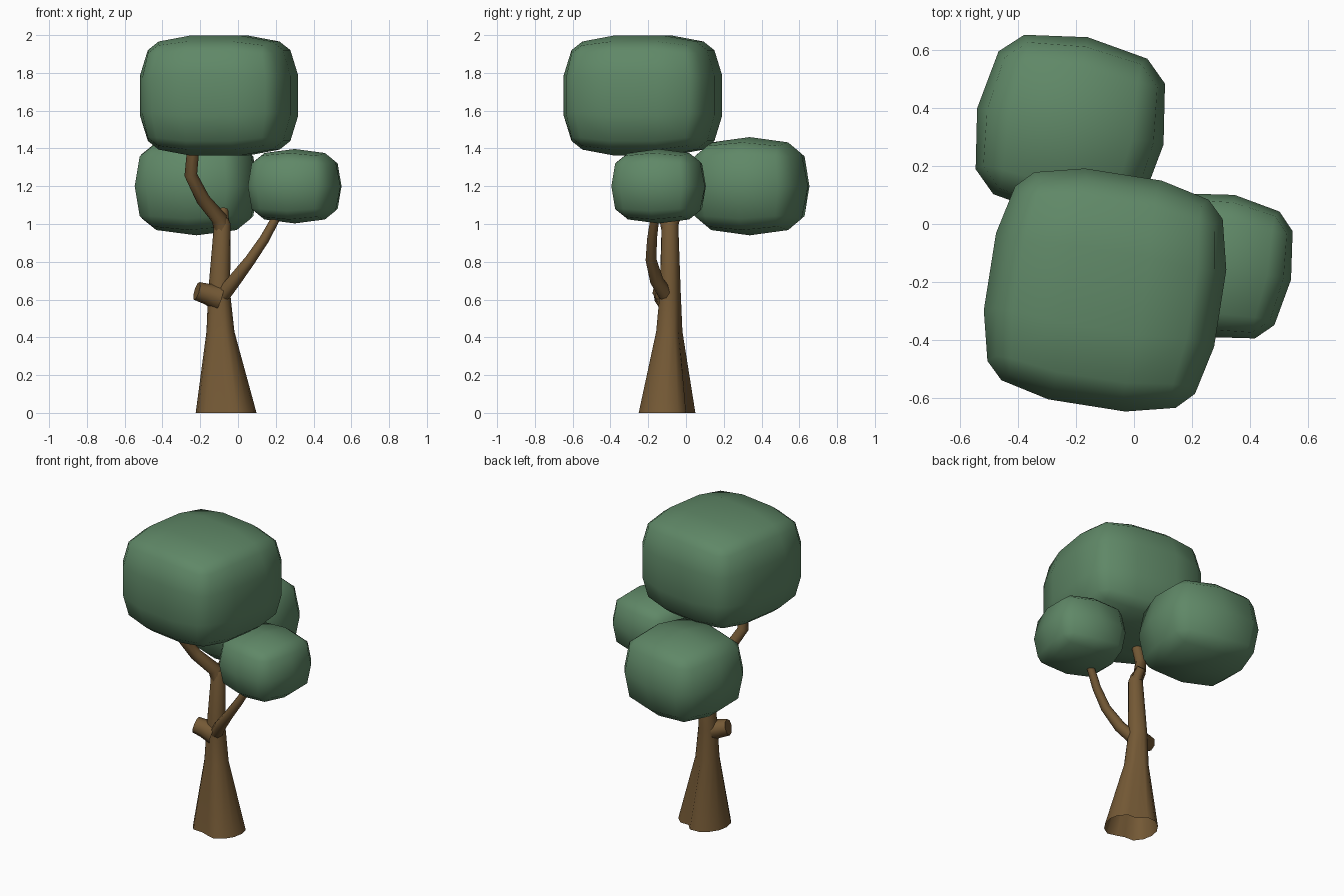
import bpy, bmesh
from math import radians, cos, sin, tau, exp, remainder
from mathutils import Vector

cube = bpy.data.objects.get("Cube")
if cube:
    bpy.data.objects.remove(cube, do_unlink=True)


def material(name, rgb):
    m = bpy.data.materials.new(name)
    m.use_nodes = True
    m.diffuse_color = (*rgb, 1)
    m.node_tree.nodes["Principled BSDF"].inputs["Base Color"].default_value = (*rgb, 1)
    return m


leaf_green = material("leaf green", (0.115, 0.245, 0.135))
bark_brown = material("bark brown", (0.175, 0.1, 0.036))


def finish(bm, name, mat, angle):
    bmesh.ops.recalc_face_normals(bm, faces=bm.faces)
    mesh = bpy.data.meshes.new(name)
    bm.to_mesh(mesh)
    bm.free()
    mesh.materials.append(mat)
    ob = bpy.data.objects.new(name, mesh)
    bpy.context.collection.objects.link(ob)
    bpy.ops.object.select_all(action='DESELECT')
    ob.select_set(True)
    bpy.context.view_layer.objects.active = ob
    bpy.ops.object.shade_smooth_by_angle(angle=radians(angle))
    return ob


def foliage(name, centre, half, turn, cuts, chamfer, power):
    """Chamfered cube with gridded sides, swollen to a soft box."""
    bm = bmesh.new()
    bmesh.ops.create_cube(bm, size=2)
    bmesh.ops.subdivide_edges(bm, edges=bm.edges[:], cuts=cuts, use_grid_fill=True)
    rim = [e for e in bm.edges if e.calc_face_angle() > 1]
    bmesh.ops.bevel(bm, geom=rim, offset=chamfer, segments=1, affect='EDGES')
    for v in bm.verts:
        v.co /= sum(abs(c) ** power for c in v.co) ** (1 / power)
        v.co = Vector(c * h for c, h in zip(v.co, half))
    ob = finish(bm, name, leaf_green, 80)
    ob.location = centre
    ob.rotation_euler.z = radians(turn)


def groove(angle):
    """Strength of the two narrow grooves between the roots."""
    return sum(exp(-(remainder(angle - radians(g), tau) / 0.33) ** 2) for g in (65, -103))


def limb(name, path, sides=8, upright=False):
    """Tapered tube through (x, y, z, radius, groove depth) points."""
    bm = bmesh.new()
    up = Vector((0, 0, 1))
    pts = [Vector(p[:3]) for p in path]
    rings = []
    for i, p in enumerate(path):
        along = up if upright else pts[min(i + 1, len(pts) - 1)] - pts[max(i - 1, 0)]
        spin = up.rotation_difference(along)
        depth = p[4] if len(p) > 4 else 0
        ring = []
        for k in range(sides):
            a = tau * k / sides
            r = p[3] * (1 - depth * groove(a))
            ring.append(bm.verts.new(pts[i] + spin @ Vector((r * cos(a), r * sin(a), 0))))
        rings.append(ring)
    for low, high in zip(rings, rings[1:]):
        for k in range(sides):
            n = (k + 1) % sides
            bm.faces.new((low[k], low[n], high[n], high[k]))
    bm.faces.new(rings[-1])
    finish(bm, name, bark_brown, 50)


# Leaf masses
foliage("top_foliage", (-0.1, -0.228, 1.68), (0.406, 0.407, 0.32), -9, 2, 0.16, 3.8)
foliage("back_foliage", (-0.22, 0.337, 1.2), (0.328, 0.314, 0.26), -11, 1, 0.26, 3)
foliage("side_foliage", (0.3, -0.145, 1.2), (0.247, 0.25, 0.197), -11, 1, 0.26, 3)

# Trunk with a flared, grooved foot, open underneath
limb("trunk", [
    (-0.063, -0.103, 0, 0.161, 0.3),
    (-0.093, -0.09, 0.43, 0.074, 0.22),
    (-0.1, -0.085, 0.64, 0.058, 0.1),
    (-0.083, -0.085, 1.0, 0.044),
    (-0.085, -0.085, 1.03, 0.034)], sides=16, upright=True)

# Limbs that carry the leaf masses
limb("upper_branch", [
    (-0.082, -0.085, 0.95, 0.042), (-0.1, -0.1, 1.03, 0.042),
    (-0.185, -0.17, 1.13, 0.037), (-0.25, -0.235, 1.26, 0.034),
    (-0.235, -0.265, 1.42, 0.032)])
limb("side_branch", [
    (-0.1, -0.09, 0.6, 0.042), (-0.02, -0.155, 0.7, 0.036),
    (0.065, -0.185, 0.81, 0.029), (0.14, -0.18, 0.92, 0.026),
    (0.2, -0.165, 1.03, 0.023), (0.24, -0.15, 1.1, 0.022)])

# Cut-off stumps at the trunk top and side
limb("back_stump", [
    (-0.082, -0.085, 0.97, 0.036), (-0.079, -0.06, 1.03, 0.03),
    (-0.078, -0.025, 1.07, 0.028)])
limb("side_stump", [
    (-0.1, -0.1, 0.61, 0.07), (-0.165, -0.115, 0.63, 0.056),
    (-0.218, -0.13, 0.646, 0.05)])
